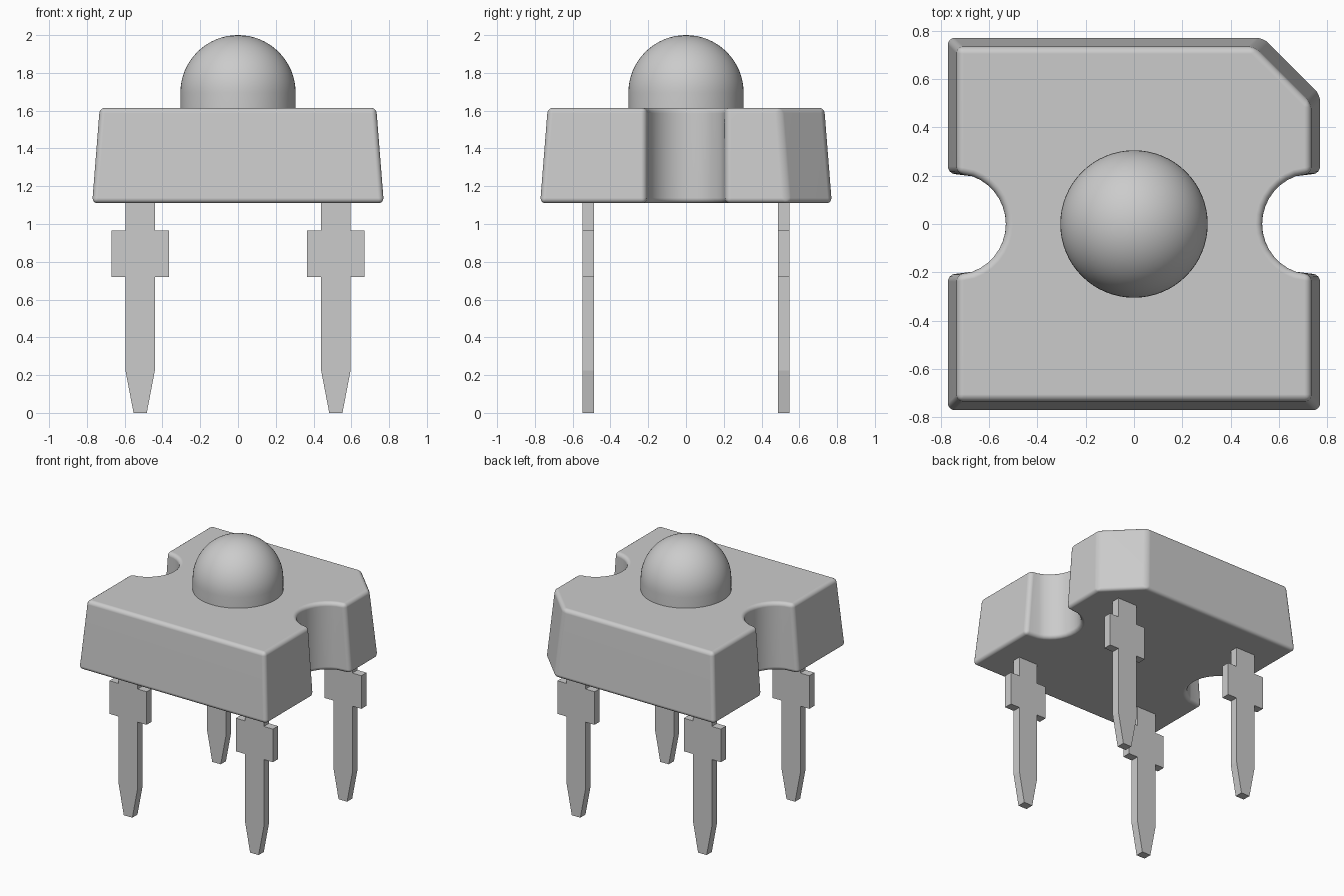
import bpy, bmesh, math
from mathutils import Vector

cube = bpy.data.objects.get("Cube")
if cube:
    bpy.data.objects.remove(cube, do_unlink=True)

grey = bpy.data.materials.new("plain_grey")
grey.use_nodes = True
colour = (0.6, 0.6, 0.6, 1)
grey.diffuse_color = colour
grey.node_tree.nodes["Principled BSDF"].inputs["Base Color"].default_value = colour


def finish(name, bm, smooth=False):
    bmesh.ops.recalc_face_normals(bm, faces=bm.faces[:])
    mesh = bpy.data.meshes.new(name)
    bm.to_mesh(mesh)
    bm.free()
    mesh.materials.append(grey)
    obj = bpy.data.objects.new(name, mesh)
    bpy.context.collection.objects.link(obj)
    if smooth:
        bpy.ops.object.select_all(action="DESELECT")
        obj.select_set(True)
        bpy.context.view_layer.objects.active = obj
        bpy.ops.object.shade_smooth_by_angle(angle=math.radians(35))
    return obj


def loft(bm, lower, upper):
    """Close two matching loops into a solid."""
    a = [bm.verts.new(p) for p in lower]
    b = [bm.verts.new(p) for p in upper]
    bm.faces.new(a[::-1])
    bm.faces.new(b)
    n = len(a)
    for i in range(n):
        j = (i + 1) % n
        bm.faces.new((a[i], a[j], b[j], b[i]))


# Body: tapered block with one cut corner and a round notch on each side
def notch(h, side):
    radius, centre, steps = 0.21, 0.74, 14
    pts = [(h, -radius)]
    for i in range(steps + 1):
        t = math.radians(250 - 140 * i / steps)
        pts.append((centre + radius * math.cos(t), radius * math.sin(t)))
    pts.append((h, radius))
    return [(side * x, side * y) for x, y in pts]


def outline(h, z):
    c = h - 0.235
    pts = [(-h, -h), (h, -h)] + notch(h, 1)
    pts += [(h, c), (c, h), (-h, h)] + notch(h, -1)
    return [Vector((x, y, z)) for x, y in pts]


bm = bmesh.new()
loft(bm, outline(0.772, 1.11), outline(0.732, 1.615))
bmesh.ops.recalc_face_normals(bm, faces=bm.faces[:])
sharp = [e for e in bm.edges if e.calc_face_angle() > math.radians(30)]
bmesh.ops.bevel(bm, geom=sharp, offset=0.028, segments=4, profile=0.5,
                affect="EDGES", clamp_overlap=False)
body = finish("body", bm, smooth=True)
body.modifiers.new("even_shading", "WEIGHTED_NORMAL").keep_sharp = True

# Lens: half sphere on a short straight collar, turned about z
bm = bmesh.new()
radius, centre = 0.305, 1.695
profile = [(0, 1.58), (radius, 1.58)]
for i in range(17):
    t = math.pi / 2 * i / 16
    profile.append((radius * math.cos(t), centre + radius * math.sin(t)))
verts = [bm.verts.new((x, 0, z)) for x, z in profile]
edges = [bm.edges.new(pair) for pair in zip(verts, verts[1:])]
bmesh.ops.spin(bm, geom=verts + edges, cent=(0, 0, 0), axis=(0, 0, 1),
               angle=math.tau, steps=64)
bmesh.ops.remove_doubles(bm, verts=bm.verts[:], dist=0.0005)
finish("lens_dome", bm, smooth=True)

# Pins: flat strips with shoulder tabs and tapered tips
half = [(0.035, 0), (0.078, 0.225), (0.078, 0.72), (0.152, 0.72),
        (0.152, 0.965), (0.078, 0.965), (0.078, 1.14)]
strip = half + [(-x, z) for x, z in reversed(half)]
for side, sx in (("left", 1), ("right", -1)):
    for end, sy in (("front", -1), ("back", 1)):
        bm = bmesh.new()
        loops = [[(sx * 0.518 + x, sy * 0.518 + dy, z) for x, z in strip]
                 for dy in (-0.03, 0.03)]
        loft(bm, *loops)
        finish(f"{end}_{side}_pin", bm)
